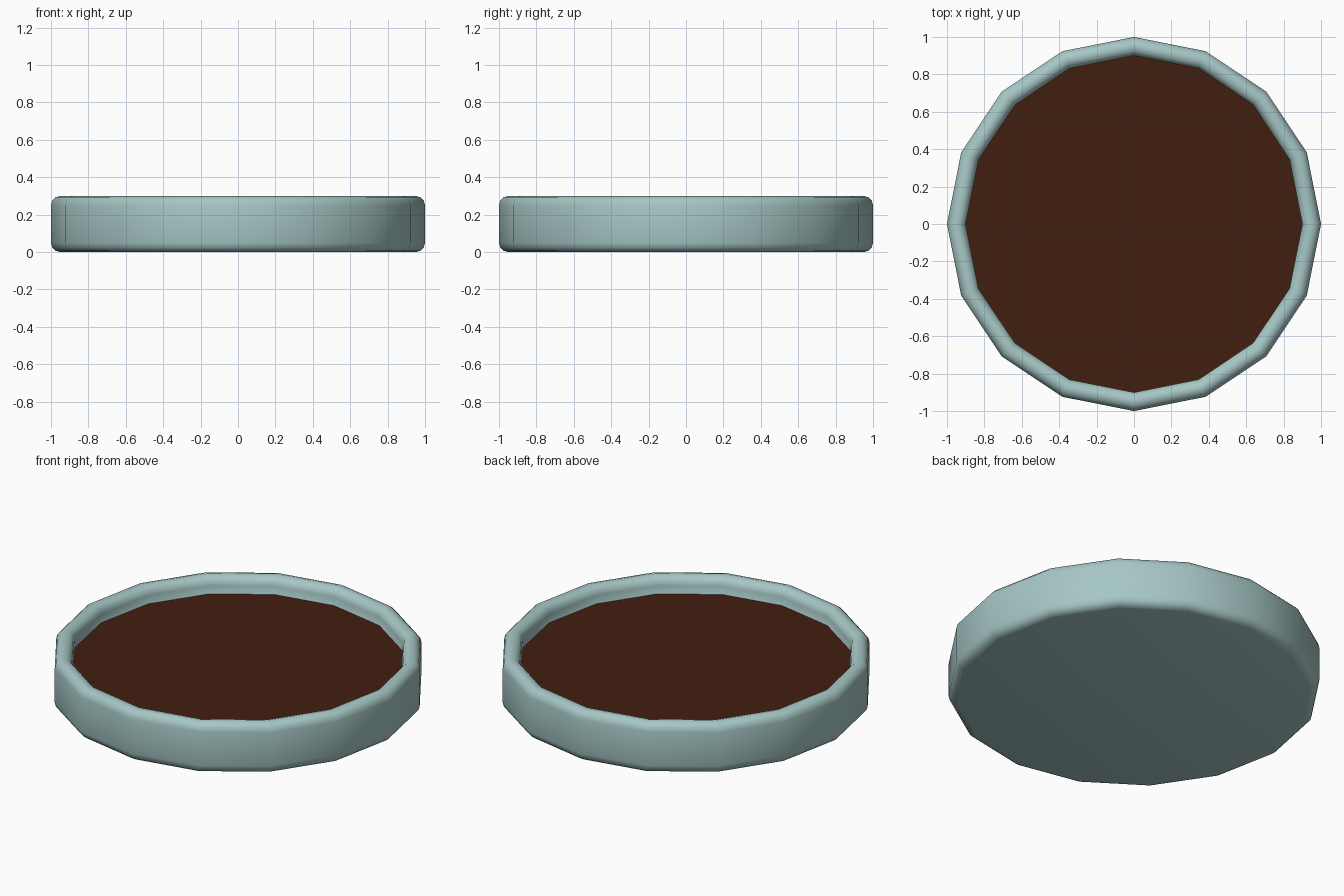
import bpy, bmesh, math

if "Cube" in bpy.data.objects:
    bpy.data.objects.remove(bpy.data.objects["Cube"])

SIDES = 16


def material(name, rgb):
    m = bpy.data.materials.new(name)
    m.diffuse_color = (*rgb, 1)
    m.use_nodes = True
    m.node_tree.nodes["Principled BSDF"].inputs["Base Color"].default_value = m.diffuse_color
    return m


def arc(cx, cz, r, a0, a1, steps=3):
    return [(cx + r * math.cos(math.radians(a0 + (a1 - a0) * i / steps)),
             cz + r * math.sin(math.radians(a0 + (a1 - a0) * i / steps)))
            for i in range(steps + 1)]


def lathe(name, profile, mat, cap_start, cap_end, smooth):
    """Spin a (radius, z) profile into a 16-sided body."""
    bm = bmesh.new()
    rings = [[bm.verts.new((r * math.cos(2 * math.pi * i / SIDES),
                            r * math.sin(2 * math.pi * i / SIDES), z))
              for i in range(SIDES)] for r, z in profile]
    for a, b in zip(rings, rings[1:]):
        for i in range(SIDES):
            j = (i + 1) % SIDES
            bm.faces.new((a[i], a[j], b[j], b[i]))
    if cap_start:
        bm.faces.new(rings[0][::-1])
    if cap_end:
        bm.faces.new(rings[-1])
    for f in bm.faces:
        f.smooth = smooth
    me = bpy.data.meshes.new(name)
    bm.to_mesh(me)
    bm.free()
    me.materials.append(mat)
    ob = bpy.data.objects.new(name, me)
    bpy.context.collection.objects.link(ob)
    return ob


# Shallow dish: rounded foot, rounded rim, inner wall and floor
profile = (arc(0.95, 0.05, 0.05, -90, 0) + arc(0.95, 0.25, 0.05, 0, 180, 6)
           + [(0.9, 0.1)])
lathe("dish", profile, material("glaze", (0.38, 0.57, 0.56)), True, True, True)

# Flat filling inside the dish
lathe("soil", [(0.9, 0.1), (0.9, 0.2)], material("soil", (0.055, 0.013, 0.005)),
      False, True, False)
